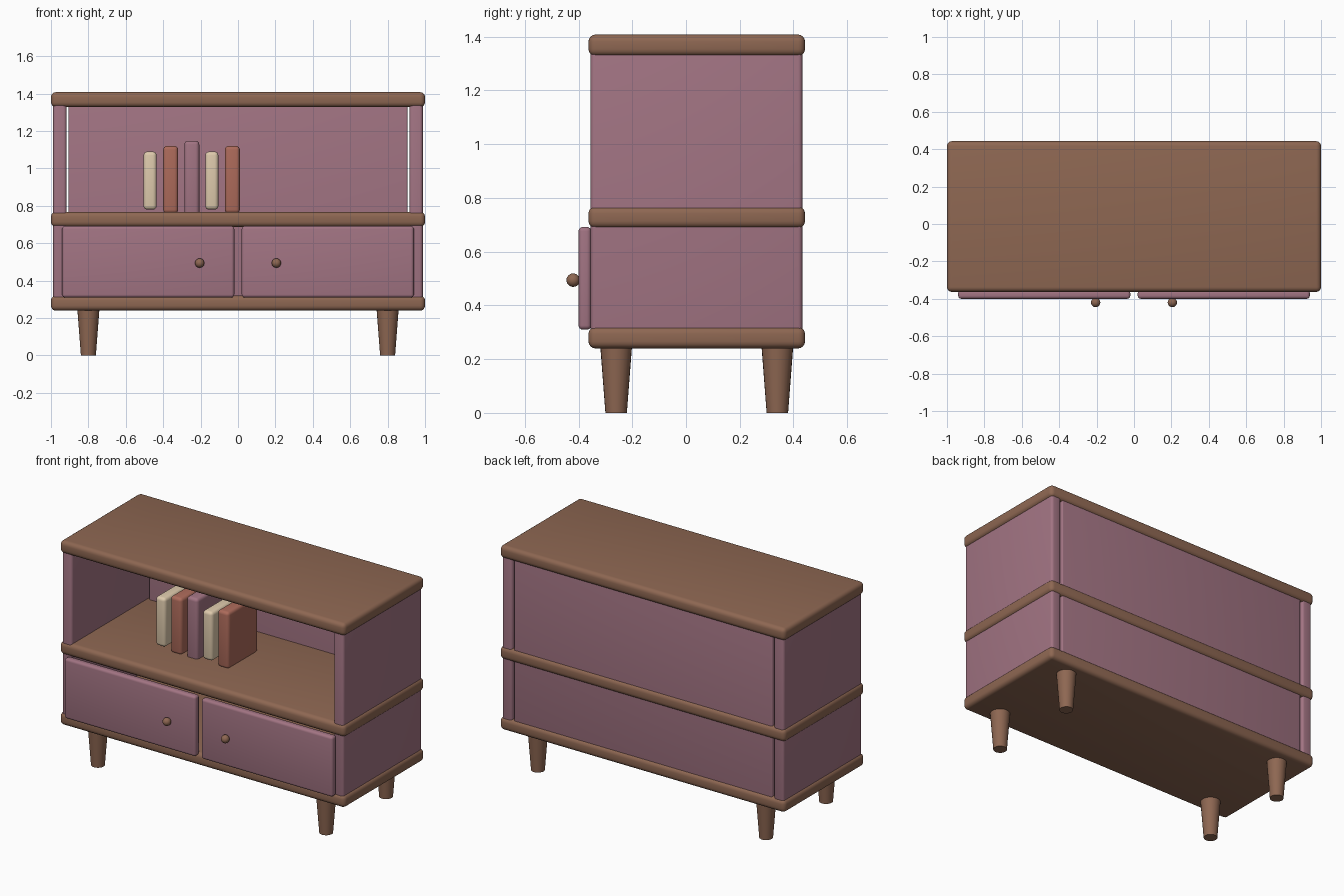
import bpy, bmesh
from mathutils import Matrix, Vector

cube = bpy.data.objects.get("Cube")
if cube:
    bpy.data.objects.remove(cube, do_unlink=True)


def material(name, srgb):
    color = [((c / 255 + 0.055) / 1.055) ** 2.4 for c in srgb] + [1]
    m = bpy.data.materials.new(name)
    m.use_nodes = True
    m.diffuse_color = color
    m.node_tree.nodes["Principled BSDF"].inputs["Base Color"].default_value = color
    return m


WOOD = material("walnut brown", (142, 103, 82))
MAUVE = material("mauve paint", (162, 116, 131))
RUST = material("rust cover", (172, 106, 90))
CREAM = material("cream cover", (222, 202, 172))


def finish(name, bm, mat):
    mesh = bpy.data.meshes.new(name)
    bm.to_mesh(mesh)
    bm.free()
    obj = bpy.data.objects.new(name, mesh)
    bpy.context.collection.objects.link(obj)
    mesh.materials.append(mat)
    bpy.ops.object.select_all(action="DESELECT")
    obj.select_set(True)
    bpy.context.view_layer.objects.active = obj
    bpy.ops.object.shade_smooth_by_angle(angle=0.6)
    return obj


def rounded_box(name, x, y, z, radius, mat):
    """Box spanning the (low, high) ranges, with rounded edges."""
    bm = bmesh.new()
    bmesh.ops.create_cube(bm, size=1)
    size = Vector([hi - lo for lo, hi in (x, y, z)])
    centre = Vector([(hi + lo) / 2 for lo, hi in (x, y, z)])
    for v in bm.verts:
        v.co = v.co * size + centre
    bmesh.ops.bevel(bm, geom=bm.edges[:], offset=radius, segments=4,
                    profile=0.5, affect="EDGES")
    return finish(name, bm, mat)


# Three wooden boards
for name, z in (("bottom_board", 0.24), ("middle_shelf", 0.688), ("top_board", 1.328)):
    rounded_box(name, (-1, 1), (-0.363, 0.443), (z, z + 0.08), 0.026, WOOD)

# Side panels and the thin back panel
for side, s in (("right", -1), ("left", 1)):
    x = sorted((s * 0.917, s * 0.988))
    rounded_box(side + "_side_panel", x, (-0.355, 0.433), (0.28, 1.37), 0.016, MAUVE)
rounded_box("back_panel", (-0.906, 0.906), (0.4, 0.43), (0.28, 1.37), 0.008, MAUVE)

# Drawer fronts, knobs and tapered legs
for side, s in (("right", -1), ("left", 1)):
    x = sorted((s * 0.02, s * 0.94))
    rounded_box(side + "_drawer_front", x, (-0.4, -0.353), (0.31, 0.692), 0.016, MAUVE)

    bm = bmesh.new()
    bmesh.ops.create_uvsphere(bm, u_segments=20, v_segments=12, radius=0.025,
                              matrix=Matrix.Translation((s * 0.205, -0.42, 0.494)))
    finish(side + "_knob", bm, WOOD)

    for end, y in (("front", -0.26), ("back", 0.34)):
        bm = bmesh.new()
        bmesh.ops.create_cone(bm, cap_ends=True, segments=24, radius1=0.04,
                              radius2=0.06, depth=0.26,
                              matrix=Matrix.Translation((s * 0.8, y, 0.13)))
        finish(f"{end}_{side}_leg", bm, WOOD)

# Row of books: centre, width, bottom, top, cover
books = [(-0.47, 0.07, 0.78, 1.09, CREAM), (-0.36, 0.08, 0.76, 1.12, RUST),
         (-0.247, 0.08, 0.74, 1.148, MAUVE), (-0.14, 0.07, 0.78, 1.09, CREAM),
         (-0.03, 0.08, 0.76, 1.12, RUST)]
for i, (x, w, low, high, mat) in enumerate(books):
    rounded_box(f"book_{i + 1}", (x - w / 2, x + w / 2), (-0.11, 0.19),
                (low, high), 0.02, mat)
